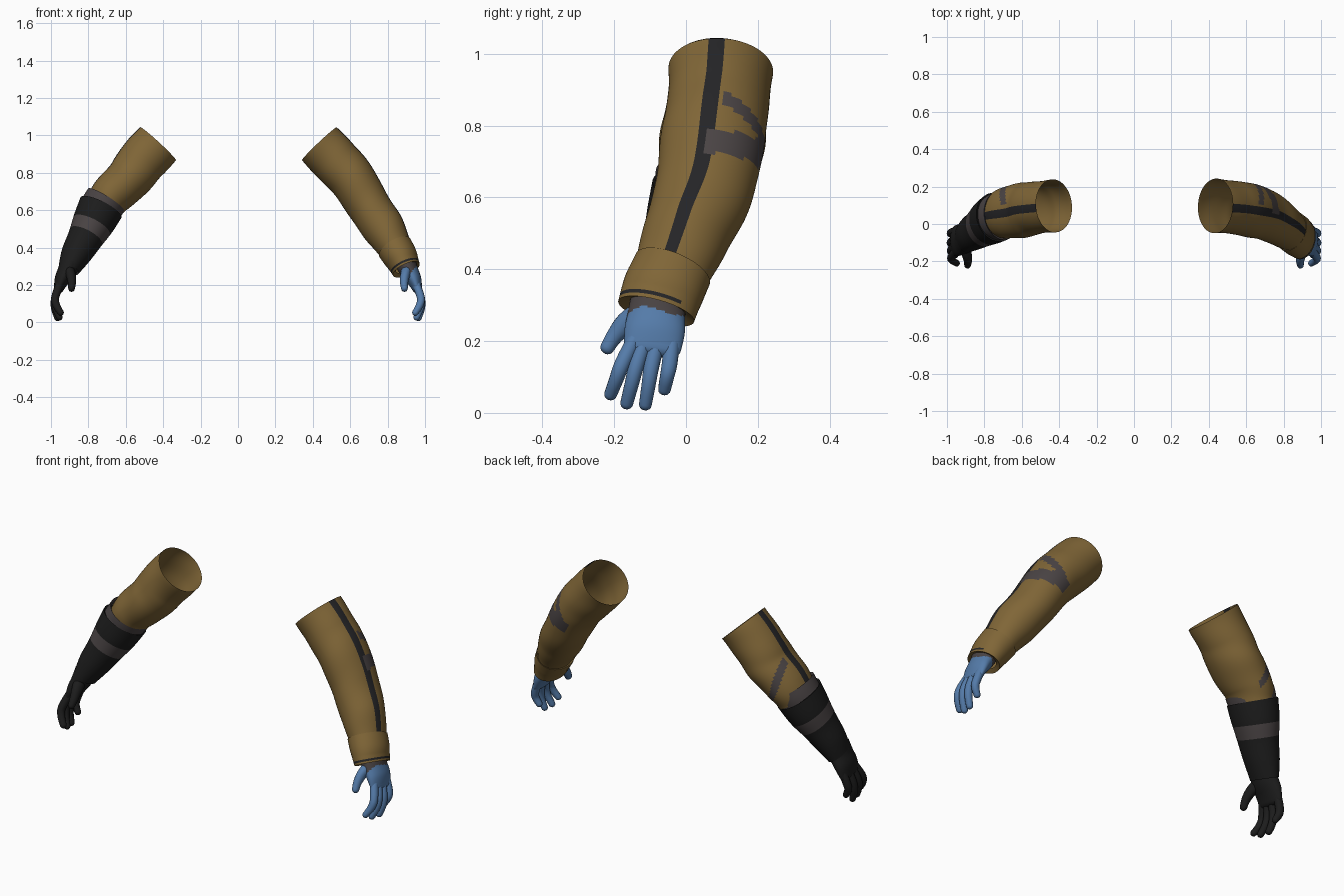
import bpy, bmesh, math
from mathutils import Vector

if "Cube" in bpy.data.objects:
    bpy.data.objects.remove(bpy.data.objects["Cube"])


def material(name, rgb):
    m = bpy.data.materials.new(name)
    m.diffuse_color = (*rgb, 1)
    m.use_nodes = True
    m.node_tree.nodes["Principled BSDF"].inputs["Base Color"].default_value = m.diffuse_color
    return m


TAN = material("tan cloth", (.215, .132, .038))
STRIPE = material("dark stripe", (.018, .018, .02))
GREY = material("warm grey trim", (.068, .057, .058))
BLUE = material("blue glove", (.09, .2, .4))
BLACK = material("black glove", (.012, .012, .012))


def spline(pts, t):
    """Smooth interpolation through control rows at index t."""
    i = min(int(t), len(pts) - 2)
    f = t - i
    a, b, c, d = (pts[max(0, min(len(pts) - 1, k))] for k in range(i - 1, i + 3))
    return [.5 * (2 * q + (r - p) * f + (2 * p - 5 * q + 4 * r - s) * f * f
                  + (3 * q - p - 3 * r + s) * f ** 3) for p, q, r, s in zip(a, b, c, d)]


def loft(name, pts, mats, side, rule=None, seg=32, steps=8, lip_start=0, lip_end=0,
         round_end=False, wrinkle=0):
    """Tube through rows of (x, y, z, depth radius, width radius).
    Angle 0 faces outward from the body, 90 faces the back."""
    n = (len(pts) - 1) * steps
    rows = []
    for k in range(n + 1):
        t = k / steps
        now = spline(pts, t)
        ahead = spline(pts, min(t + .05, len(pts) - 1))
        behind = spline(pts, max(t - .05, 0))
        axis = (Vector(ahead[:3]) - Vector(behind[:3])).normalized()
        rows.append([t, Vector(now[:3]), axis, now[3], now[4]])
    if round_end:
        t, c, axis, ru, rv = rows[-1]
        for a in (22, 45, 65, 82):
            a = math.radians(a)
            rows.append([t, c + axis * rv * math.sin(a), axis, ru - rv * (1 - math.cos(a)),
                         rv * math.cos(a)])
    if lip_start:
        t, c, axis, ru, rv = rows[0]
        rows.insert(0, [t, c + axis * .012, axis, ru * lip_start, rv * lip_start])
    if lip_end:
        t, c, axis, ru, rv = rows[-1]
        rows.append([t, c - axis * .012, axis, ru * lip_end, rv * lip_end])

    bm = bmesh.new()
    rings = []
    for t, c, axis, ru, rv in rows:
        u = (Vector((0, 1, 0)) - axis * axis.y).normalized()
        v = axis.cross(u)
        if v.x < 0:
            v = -v
        ring = []
        for j in range(seg):
            a = math.tau * j / seg
            w = 1 + wrinkle * math.sin(2 * a + 3.1 * t) * math.sin(2.6 * t)
            p = c + (u * ru * math.sin(a) + v * rv * math.cos(a)) * w
            ring.append(bm.verts.new((p.x * side, p.y, p.z)))
        rings.append(ring)
    for k in range(len(rings) - 1):
        for j in range(seg):
            m = (j + 1) % seg
            f = bm.faces.new((rings[k][j], rings[k][m], rings[k + 1][m], rings[k + 1][j]))
            ang = (360 * (j + .5) / seg + 180) % 360 - 180
            f.material_index = rule((rows[k][0] + rows[k + 1][0]) / 2, ang) if rule else 0
    if round_end:
        bm.faces.new(rings[-1])
    bm.normal_update()
    # Point the normals away from the tube axis
    mid = len(rings) // 2
    f = rings[mid][0].link_faces[0]
    out = f.calc_center_median() - sum((q.co for q in rings[mid]), Vector()) / seg
    bmesh.ops.recalc_face_normals(bm, faces=bm.faces)
    bm.normal_update()
    if f.normal.dot(out) < 0:
        bmesh.ops.reverse_faces(bm, faces=bm.faces)
    me = bpy.data.meshes.new(name)
    bm.to_mesh(me)
    bm.free()
    for m in mats:
        me.materials.append(m)
    ob = bpy.data.objects.new(name, me)
    bpy.context.collection.objects.link(ob)
    bpy.ops.object.select_all(action='DESELECT')
    ob.select_set(True)
    bpy.context.view_layer.objects.active = ob
    bpy.ops.object.shade_smooth_by_angle(angle=math.radians(40))
    return ob


# Long sleeve: outer stripe plus a looped elbow strap on the back
def long_rule(t, a):
    if -4 <= a <= 112 and abs(t - 2.5 + .002 * a) < .2:
        return 2
    if 8 <= a <= 112 and abs(t - 1.68 - .0055 * (a - 8)) < .13:
        return 2
    if 84 <= a <= 112 and 2.1 < t < 2.4:
        return 2
    return 1 if -15 < a < 3 else 0


loft("long_sleeve", [
    (.435, .097, .955, .146, .128), (.52, .09, .865, .142, .13),
    (.61, .075, .765, .145, .125), (.70, .05, .62, .137, .116),
    (.78, .003, .50, .122, .113), (.835, -.035, .405, .108, .092),
    (.85, -.045, .375, .1, .085)],
    [TAN, STRIPE, GREY], 1, long_rule, seg=80, steps=14, wrinkle=.012)

# Turned-up cuff with a dark hem
loft("sleeve_cuff", [
    (.838, -.037, .4, .112, .096), (.868, -.06, .35, .114, .092),
    (.885, -.073, .315, .112, .084), (.9, -.083, .283, .11, .078)],
    [TAN, STRIPE], 1, lambda t, a: int(2.4 < t < 2.6 and a < 40),
    seg=48, steps=8, lip_start=.88, lip_end=.7)


# Short sleeve on the other arm
def short_rule(t, a):
    if 15 <= a <= 115 and abs(t - 2.3 - .008 * (a - 15)) < .16:
        return 2
    return 1 if -15 < a < 3 else 0


loft("short_sleeve", [
    (.428, .097, .955, .142, .131), (.515, .088, .86, .14, .13),
    (.585, .075, .768, .148, .122), (.68, .06, .675, .138, .112),
    (.73, .045, .6, .12, .1)],
    [TAN, STRIPE, GREY], -1, short_rule, seg=80, steps=14, wrinkle=.015)

# Grey lining showing above the gauntlet
loft("gauntlet_lining", [
    (.705, .047, .655, .133, .114), (.722, .042, .628, .13, .114),
    (.74, .035, .6, .125, .112)],
    [GREY], -1, seg=48, steps=3, lip_start=.9)

# Flared gauntlet with a grey band
loft("gauntlet", [
    (.733, .037, .613, .135, .122), (.775, .012, .53, .126, .112),
    (.82, -.02, .445, .108, .094), (.868, -.05, .36, .095, .08),
    (.905, -.075, .285, .082, .058)],
    [BLACK, GREY], -1, lambda t, a: int(1.2 < t < 1.85),
    seg=48, steps=12, lip_start=.85)

# Hands: palm, four curled fingers and thumb
FINGERS = {  # base y, mid y, tip y, tip x, tip z
    "index": (-.14, -.178, -.21, .948, .052),
    "middle": (-.11, -.137, -.165, .955, .027),
    "ring": (-.077, -.095, -.113, .965, .024),
    "little": (-.037, -.046, -.06, .962, .066)}

for side, name, skin in ((1, "bare_cuff_hand", BLUE), (-1, "gauntlet_hand", BLACK)):
    wrist = GREY if side == 1 else BLACK
    loft(name + "_palm", [
        (.895, -.075, .32, .078, .058), (.915, -.082, .275, .08, .05),
        (.94, -.087, .23, .084, .041), (.957, -.093, .185, .08, .028)],
        [skin, wrist], side,
        lambda t, a: int(t < 1.2 + .15 * math.sin(math.radians(a * 3))),
        seg=40, round_end=True)
    for finger, (y0, y1, y2, x, z) in FINGERS.items():
        loft(f"{name}_{finger}_finger", [
            (.95, y0, .21, .022, .022), (.977, y1, .135, .022, .021),
            ((.98 + x) / 2 + .008, (y1 + y2) / 2, (.135 + z) / 2, .02, .02),
            (x, y2, z, .018, .017)],
            [skin], side, seg=14, steps=4, round_end=True)
    loft(name + "_thumb", [
        (.905, -.115, .285, .034, .03), (.893, -.165, .25, .032, .026),
        (.888, -.198, .215, .024, .022), (.89, -.219, .182, .02, .018)],
        [skin], side, seg=14, steps=4, round_end=True)
